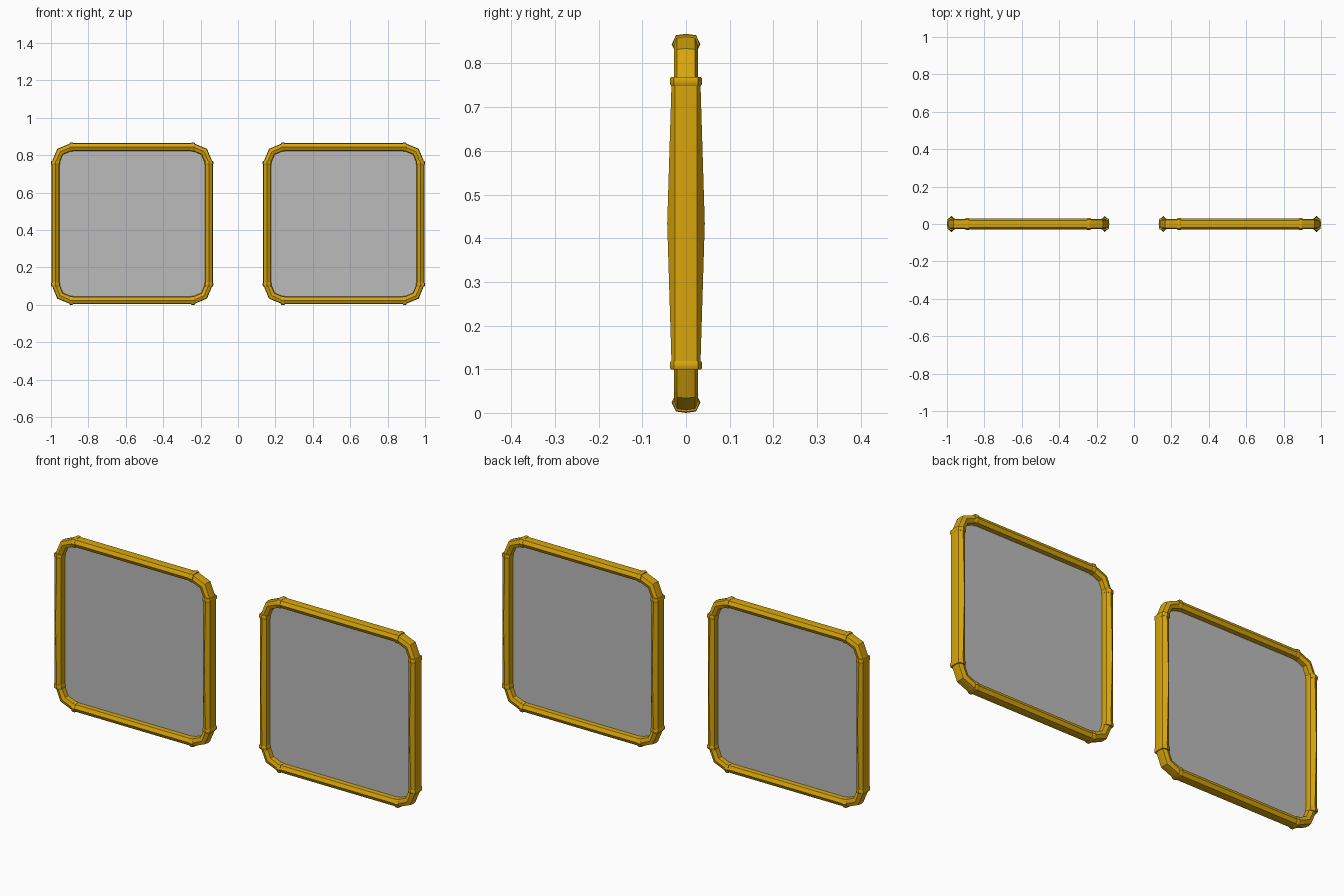
import bpy, bmesh, math

if "Cube" in bpy.data.objects:
    bpy.data.objects.remove(bpy.data.objects["Cube"])


def material(name, rgb):
    m = bpy.data.materials.new(name)
    m.diffuse_color = (*rgb, 1)
    m.use_nodes = True
    m.node_tree.nodes["Principled BSDF"].inputs["Base Color"].default_value = m.diffuse_color
    return m


gold = material("gold", (0.69, 0.38, 0.003))
grey = material("glass grey", (0.50, 0.50, 0.50))

A = 0.410      # frame centre to bar centreline
C = 0.325      # corner arc centre
R = A - C      # corner arc radius
CZ = 0.434     # height of frame centre
CX = 0.566     # sideways offset of each frame


def ring(bm, x, z, ang, rn, ry, flat):
    """Eight-sided section; rn in the frame plane, ry in depth."""
    c, s = math.cos(ang), math.sin(ang)
    e = rn * .86
    pts = [(rn, 0), (e, flat), (0, ry), (-e, flat),
           (-rn, 0), (-e, -flat), (0, -ry), (e, -flat)]
    return [bm.verts.new((x + n * c, y, z + n * s)) for n, y in pts]


def loft(bm, stations):
    rings = [ring(bm, *st) for st in stations]
    for p, q in zip(rings, rings[1:]):
        for i in range(8):
            j = (i + 1) % 8
            bm.faces.new((p[i], p[j], q[j], q[i]))
    bm.faces.new(rings[0])
    bm.faces.new(rings[-1][::-1])


def finish(bm, name, mat, cx):
    bmesh.ops.recalc_face_normals(bm, faces=bm.faces)
    me = bpy.data.meshes.new(name)
    bm.to_mesh(me)
    bm.free()
    me.materials.append(mat)
    me.shade_smooth()
    me.set_sharp_from_angle(angle=math.radians(30))
    ob = bpy.data.objects.new(name, me)
    ob.location = (cx, 0, CZ)
    bpy.context.collection.objects.link(ob)


for label, cx in (("left", -CX), ("right", CX)):
    # side bars, deepest at mid height
    bm = bmesh.new()
    for s in (1, -1):
        loft(bm, [(s * A, z, 0, rn, ry, .025) for z, rn, ry in
                  ((-C, .0215, .033), (0, .0215, .043), (C, .0215, .033))])
    finish(bm, label + "_side_bars", gold, cx)

    # top and bottom rails
    bm = bmesh.new()
    for s in (1, -1):
        loft(bm, [(x, s * A, math.pi / 2, .0205, .029, .020)
                  for x in (-C, 0, C)])
    finish(bm, label + "_rails", gold, cx)

    # two-segment corner elbows
    bm = bmesh.new()
    for q in range(4):
        mx, mz = (1 if q in (0, 3) else -1), (1 if q < 2 else -1)
        st = []
        for k in range(3):
            t = k * math.pi / 4
            x, z = mx * (C + R * math.cos(t)), mz * (C + R * math.sin(t))
            st.append((x, z, math.atan2(mz * math.sin(t), mx * math.cos(t)),
                       .0215, .028, .021))
        loft(bm, st)
    finish(bm, label + "_corner_elbows", gold, cx)

    # collars where bars meet elbows
    bm = bmesh.new()
    profile = ((-.010, .0215, .034), (-.006, .024, .037),
               (.006, .024, .037), (.010, .0215, .034))
    for sx in (1, -1):
        for sz in (1, -1):
            loft(bm, [(sx * A, sz * C + d, 0, rn, ry, .027)
                      for d, rn, ry in profile])
            loft(bm, [(sx * C + d, sz * A, math.pi / 2, rn, ry - .004, .023)
                      for d, rn, ry in profile])
    finish(bm, label + "_collars", gold, cx)

    # thin pane following the frame centreline
    bm = bmesh.new()
    verts = []
    for q in range(4):
        mx, mz = (1 if q in (0, 3) else -1), (1 if q < 2 else -1)
        for k in range(3):
            t = q * math.pi / 2 + k * math.pi / 4
            verts.append(bm.verts.new((mx * C + (R - .02) * math.cos(t), 0,
                                       mz * C + (R - .02) * math.sin(t))))
    bm.faces.new(verts)
    finish(bm, label + "_pane", grey, cx)
